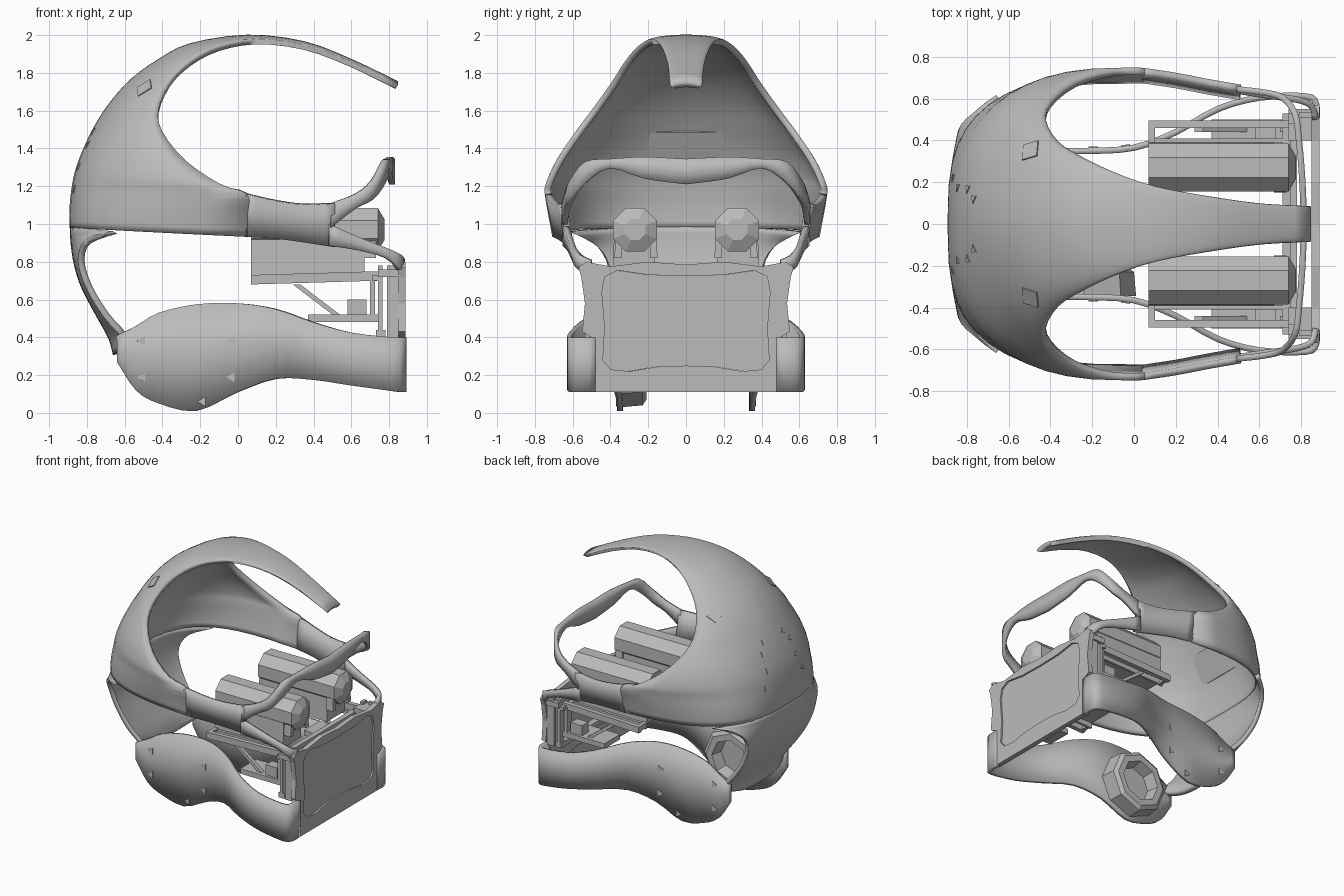
import bpy, bmesh, math
from mathutils import Vector

if "Cube" in bpy.data.objects:
    bpy.data.objects.remove(bpy.data.objects["Cube"])

grey = bpy.data.materials.new("plain grey")
grey.use_nodes = True
grey.diffuse_color = (0.5, 0.5, 0.5, 1)
for node in grey.node_tree.nodes:
    if node.type == "BSDF_PRINCIPLED":
        node.inputs["Base Color"].default_value = grey.diffuse_color


def finish(name, bm, mirror=False, wall=0, smooth=False):
    """Turn a bmesh into a named object, optionally mirrored in y and thickened."""
    bmesh.ops.recalc_face_normals(bm, faces=bm.faces)
    mesh = bpy.data.meshes.new(name)
    bm.to_mesh(mesh)
    bm.free()
    mesh.materials.append(grey)
    obj = bpy.data.objects.new(name, mesh)
    bpy.context.collection.objects.link(obj)
    if smooth:
        bpy.ops.object.select_all(action="DESELECT")
        obj.select_set(True)
        bpy.context.view_layer.objects.active = obj
        bpy.ops.object.shade_smooth_by_angle(angle=math.radians(35))
    if mirror:
        mod = obj.modifiers.new("mirror", "MIRROR")
        mod.use_axis = (False, True, False)
    if wall:
        mod = obj.modifiers.new("wall", "SOLIDIFY")
        mod.thickness = wall
        mod.offset = 0
    return obj


def spline(points, steps=3):
    """Smooth path through points of any dimension."""
    pts = [Vector(p) for p in points]
    pts = [2 * pts[0] - pts[1]] + pts + [2 * pts[-1] - pts[-2]]
    path = []
    for a, b, c, d in zip(pts, pts[1:], pts[2:], pts[3:]):
        for i in range(steps):
            t = i / steps
            path.append(b + (c - a) * (t / 2) + (2 * a - 5 * b + 4 * c - d) * (t * t / 2)
                        + (3 * b - a - 3 * c + d) * (t ** 3 / 2))
    return path + [pts[-2]]


def skin(name, grid, close=False, caps=False, **options):
    """Skin a list of equally long rows of points."""
    bm = bmesh.new()
    grid = [[bm.verts.new(p) for p in row] for row in grid]
    for r, s in zip(grid, grid[1:]):
        for i in range(len(r) - (not close)):
            j = (i + 1) % len(r)
            bm.faces.new((r[i], r[j], s[j], s[i]))
    if caps:
        bm.faces.new(grid[0])
        bm.faces.new(grid[-1])
    return finish(name, bm, **options)


def prism(name, outline, lo, hi, axis="x", mirror=False):
    """Extrude an outline: (y, z) along x, or (x, z) along y."""
    rows = [[(d, a, b) if axis == "x" else (a, d, b) for a, b in outline] for d in (lo, hi)]
    return skin(name, rows, close=True, caps=True, mirror=mirror)


def box(name, x, y, z, mirror=True):
    corners = [(x[0], z[0]), (x[1], z[0]), (x[1], z[1]), (x[0], z[1])]
    return prism(name, corners, y[0], y[1], "y", mirror)


def both_sides(half):
    return half + [(-y, z) for y, z in reversed(half) if y > 0]


# Shell sections: side edge (x, y, z), then centre line (x, z)
def section(ex, ey, ez, cx, cz, rear=False):
    power = max(1.8, min(3.1, 3.1 - 2.4 * (cz - 1)))
    row = []
    for i in range(-12, 13):
        angle = abs(i) / 12 * math.pi / 2
        side = math.sin(angle) ** (2 / power)
        depth = side ** 3.3 if rear else 1 - max(0, math.cos(angle)) ** (2 / power)
        row.append((cx + (ex - cx) * depth, math.copysign(ey * side, i), cz + (ez - cz) * depth))
    return row


upper = [
    (.84, .07, 1.725, .84, 1.74), (.6, .085, 1.845, .6, 1.855), (.35, .12, 1.935, .35, 1.95),
    (.1, .17, 1.965, .05, 1.985), (-.1, .24, 1.93, -.25, 1.94), (-.25, .31, 1.85, -.41, 1.86),
    (-.36, .38, 1.74, -.55, 1.76), (-.42, .48, 1.6, -.66, 1.64), (-.4, .57, 1.48, -.74, 1.52),
    (-.28, .67, 1.33, -.8, 1.4), (-.1, .725, 1.21, -.845, 1.28), (.05, .73, 1.16, -.865, 1.18),
    (.05, .712, 1.05, -.875, 1.08), (.05, .69, .935, -.875, .98)]
rear = [
    (-.65, .605, .955, -.873, .985), (-.79, .5, .91, -.868, .89), (-.83, .42, .81, -.85, .78),
    (-.79, .395, .67, -.81, .66), (-.7, .38, .52, -.73, .51), (-.61, .36, .42, -.67, .4),
    (-.59, .355, .36, -.645, .31)]
shell = skin("head_shell", [section(*s) for s in spline(upper)], wall=.035, smooth=True)
skin("rear_column", [section(*s, rear=True) for s in spline(rear)], wall=.035, smooth=True)


# Bands along a path: x, y, top z, bottom z
def band(name, path, lean=0, wall=.03):
    rows = [[(x, y - lean * k / 2, top + (low - top) * k / 2) for k in range(3)]
            for x, y, top, low in spline(path)]
    return skin(name, rows, mirror=True, wall=wall, smooth=True)


band("side_band", [(.04, .731, 1.162, .935), (.2, .707, 1.125, .925), (.35, .678, 1.105, .905),
                   (.51, .65, 1.11, .88)], .04, .035)
band("brow_band", [(.49, .645, 1.11, .98), (.62, .63, 1.16, 1.08), (.71, .605, 1.23, 1.13),
                   (.77, .53, 1.33, 1.22), (.79, .4, 1.345, 1.295), (.805, .22, 1.355, 1.24),
                   (.815, 0, 1.345, 1.21)])
band("cheek_arm", [(.48, .64, 1, .885), (.64, .615, .93, .86), (.78, .595, .875, .82),
                   (.85, .565, .84, .76), (.87, .5, .81, .74)])
jaw = band("jaw_band", [
    (.873, .48, .4, .11), (.872, .575, .4, .11), (.82, .612, .4, .115), (.6, .605, .425, .145),
    (.4, .55, .48, .175), (.2, .44, .55, .18), (0, .365, .58, .11), (-.22, .35, .575, .01),
    (-.42, .35, .53, .05), (-.54, .355, .46, .12), (-.64, .36, .41, .27)])

# Face frame with a recessed screen
face = [(0, .11), (.5, .11), (.5, .4), (.55, .43), (.535, .58), (.555, .72), (.57, .77), (.53, .8),
        (.4, .775), (.2, .8), (0, .785)]
screen = [(0, .25), (.15, .245), (.3, .22), (.4, .23), (.44, .28), (.43, .45), (.445, .64),
          (.43, .72), (.36, .755), (.2, .73), (0, .725)]
frame = prism("face_frame", both_sides(face), .85, .888)
cutter = prism("screen_cutter", both_sides(screen), .8, .95)
cutter.hide_render = True
cutter.hide_set(True)
cut = frame.modifiers.new("screen opening", "BOOLEAN")
cut.object = cutter
cut.solver = "EXACT"
prism("screen", [(y * 1.02, z) for y, z in both_sides(screen)], .853, .875)


# Twin canisters on their cradles
canister = [[(x, .27 + r * math.cos((i + .5) * math.tau / 8), .97 + r * math.sin((i + .5) * math.tau / 8))
             for i in range(8)] for x, r in ((.07, .125), (.74, .125), (.775, .06))]
skin("canister", canister, close=True, caps=True, mirror=True)
prism("canister_cradle", [(.16, .72), (.39, .72), (.38, .95), (.17, .95)], .07, .67, mirror=True)
prism("canister_foot", [(.15, .82), (.19, .82), (.19, .95), (.16, .95)], .67, .73, mirror=True)
prism("canister_outer_foot", [(.34, .82), (.38, .82), (.37, .95), (.34, .95)], .67, .73, mirror=True)

# Inner support frame
prism("upper_rail", [(.07, .68), (.75, .7), (.75, .75), (.07, .73)], .46, .495, "y", True)
prism("inner_rail", [(.07, .68), (.75, .7), (.75, .73), (.07, .72)], .39, .41, "y", True)
prism("diagonal_strut", [(.29, .68), (.33, .68), (.54, .52), (.5, .52)], .44, .47, "y", True)
box("rail_end_bar", (.07, .1), (.39, .49), (.69, .73))
box("lower_shelf", (.37, .75), (.3, .5), (.48, .52))
box("shelf_block", (.58, .68), (.4, .48), (.52, .6))
box("rear_post", (.7, .725), (.44, .5), (.48, .72))
box("front_post", (.74, .765), (.48, .53), (.4, .78))
box("corner_post", (.79, .85), (.51, .535), (.4, .78))
box("upper_crossbar", (.71, .75), (-.53, .53), (.7, .73), False)
box("lower_crossbar", (.73, .78), (-.53, .53), (.4, .44), False)
box("corner_bracket", (.74, .86), (.4, .55), (.72, .76))

# Ear cup inside the right jaw
cup = [[(-.24 + r * math.cos(i * math.tau / 8), y, .28 + r * math.sin(i * math.tau / 8))
        for i in range(8)] for r, y in ((.25, -.345), (.24, -.23), (.21, -.21), (.16, -.21), (.14, -.3))]
skin("ear_cup", cup, close=True, caps=True)

# Inner pad on the back wall
skin("back_pad", [[(-.83, y, 1.28), (-.73, y, 1.49)] for y in (-.2, 0, .2)], wall=.03)


# Small raised marks lying on the shell and jaw
def marks(name, target, places, size, sides):
    deps = bpy.context.evaluated_depsgraph_get()
    surface = target.evaluated_get(deps)
    for place in places:
        found, point, normal, face_index = surface.closest_point_on_mesh(Vector(place))
        turn = normal.to_track_quat("Z", "Y")
        rows = [[point + turn @ Vector((size * math.cos(i * math.tau / sides),
                                        size * math.sin(i * math.tau / sides), h))
                 for i in range(sides)] for h in (-.002, .005)]
        skin(name, rows, close=True, caps=True, mirror=True)


marks("jaw_mark", jaw, [(x, .5, z) for x, z in
                        ((-.5, .38), (-.05, .38), (-.5, .19), (-.05, .19), (-.19, .06))], .03, 3)
marks("rear_mark", shell, [(-.95, .24, 1.2), (-.92, .19, 1.33), (-.86, .18, 1.45),
                           (-.82, .13, 1.52)], .025, 3)
marks("crown_vent", shell, [(-.53, .38, 1.76)], .06, 4)
